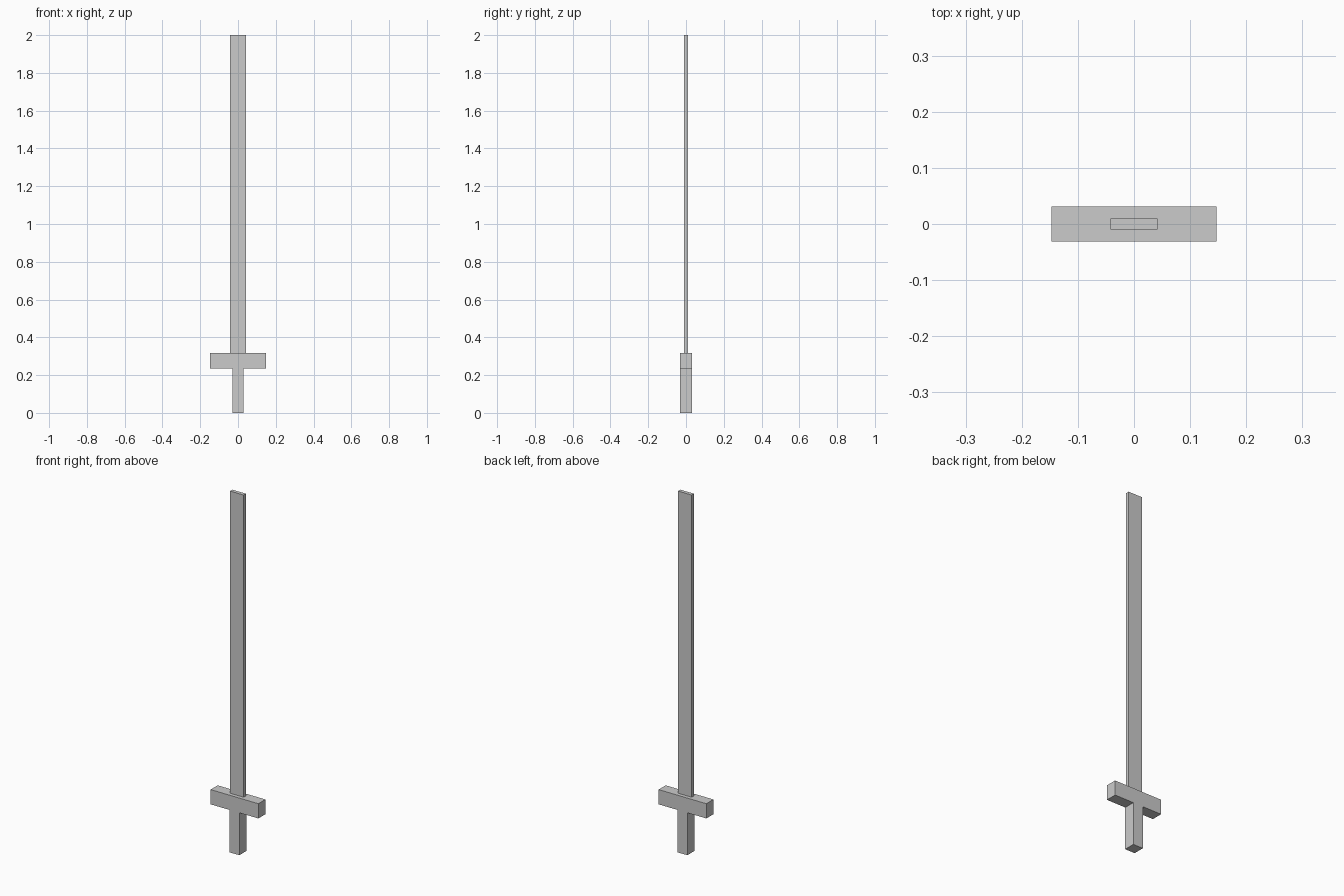
import bpy

if "Cube" in bpy.data.objects:
    bpy.data.objects.remove(bpy.data.objects["Cube"])


def box(name, half_x, half_y, z0, z1):
    """Box centred on the z axis, spanning z0 to z1."""
    bpy.ops.mesh.primitive_cube_add(size=1, location=(0, 0, (z0 + z1) / 2))
    ob = bpy.context.object
    ob.name = name
    ob.scale = (2 * half_x, 2 * half_y, z1 - z0)
    bpy.ops.object.transform_apply(location=False, rotation=False, scale=True)
    return ob


GRIP_TOP, GUARD_TOP = 0.236, 0.318

# Square grip, wide cross guard and thin flat blade, stacked end to end
box("grip", 0.03, 0.031, 0, GRIP_TOP)
box("cross_guard", 0.147, 0.031, GRIP_TOP, GUARD_TOP)
box("blade", 0.042, 0.01, GUARD_TOP, 2.0)
